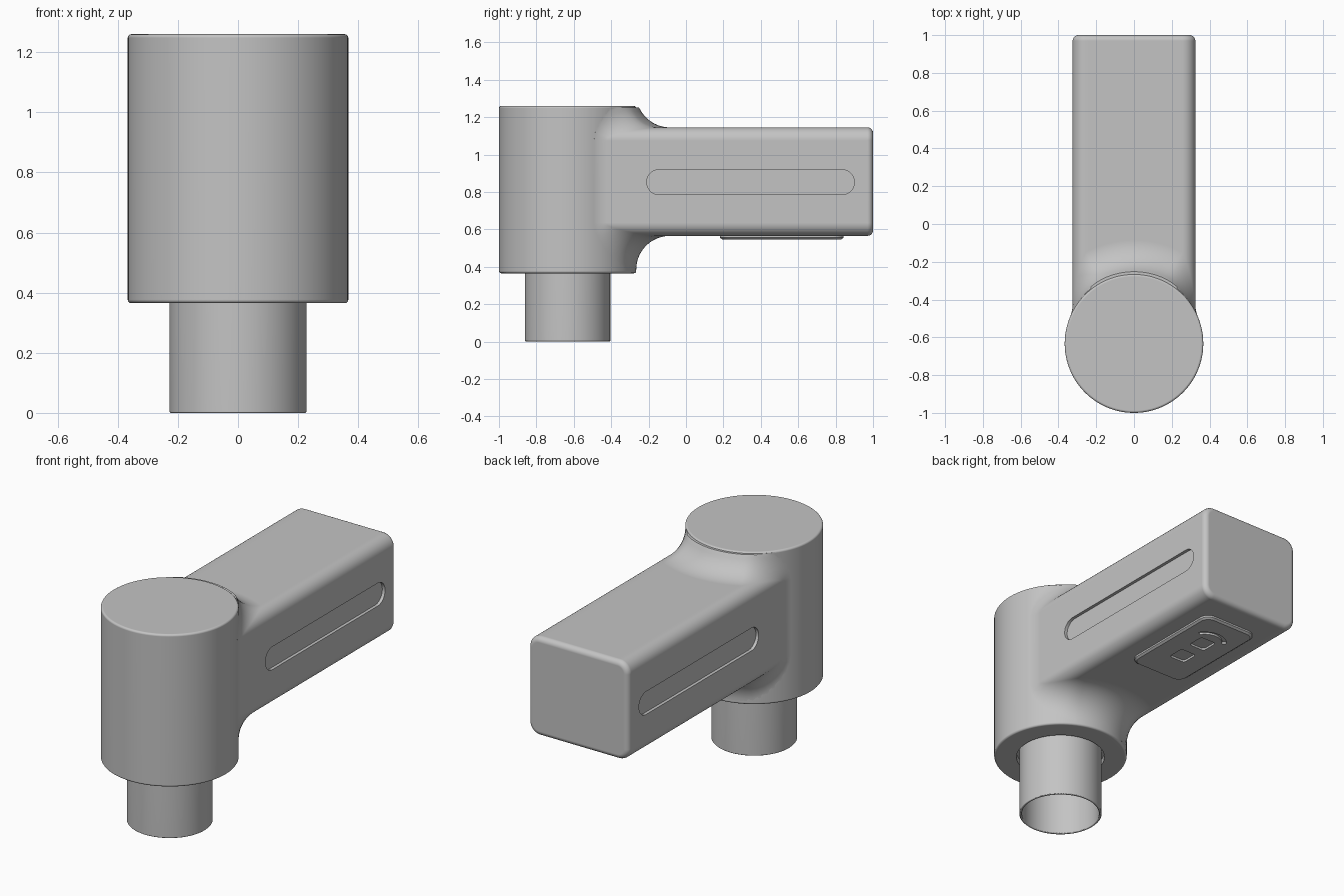
import bpy, bmesh, math
from mathutils import Vector

if "Cube" in bpy.data.objects:
    bpy.data.objects.remove(bpy.data.objects["Cube"])

AXIS_Y, R = -0.633, 0.367            # upright housing axis and radius
FILLET = 0.18                        # blend between arm and housing
ARM_Z, TOP = 0.855, 1.26

grey = bpy.data.materials.new("plain_grey")
grey.diffuse_color = (0.55, 0.55, 0.55, 1)
grey.use_nodes = True
grey.node_tree.nodes["Principled BSDF"].inputs["Base Color"].default_value = grey.diffuse_color


def make(name, bm):
    bmesh.ops.remove_doubles(bm, verts=bm.verts, dist=1e-5)
    bmesh.ops.recalc_face_normals(bm, faces=bm.faces)
    me = bpy.data.meshes.new(name)
    bm.to_mesh(me)
    bm.free()
    me.materials.append(grey)
    ob = bpy.data.objects.new(name, me)
    bpy.context.collection.objects.link(ob)
    return ob


def loft(name, loops, caps=True):
    """Skin a list of equal closed loops; without caps the last joins the first."""
    bm = bmesh.new()
    rings = [[bm.verts.new(p) for p in loop] for loop in loops]
    n = len(rings[0])
    pairs = list(zip(rings, rings[1:])) + ([] if caps else [(rings[-1], rings[0])])
    for a, b in pairs:
        for i in range(n):
            j = (i + 1) % n
            bm.faces.new((a[i], a[j], b[j], b[i]))
    if caps:
        bm.faces.new(rings[0])
        bm.faces.new(rings[-1])
    return make(name, bm)


def circle(r, z, n=96):
    return [(r * math.cos(2 * math.pi * i / n),
             AXIS_Y + r * math.sin(2 * math.pi * i / n), z) for i in range(n)]


def rounded(hu, hv, c, seg=8, flat=1):
    """Rounded rectangle as (u, v, normal_u, normal_v), flat = splits of the u sides."""
    pts = []
    for k, (su, sv) in enumerate(((1, 1), (-1, 1), (-1, -1), (1, -1))):
        for i in range(seg + 1):
            a = math.pi / 2 * (k + i / seg)
            nu, nv = math.cos(a), math.sin(a)
            pts.append((su * (hu - c) + c * nu, sv * (hv - c) + c * nv, nu, nv))
        if k in (0, 2):
            for i in range(1, flat):
                pts.append((su * (hu - c) * (1 - 2 * i / flat), sv * hv, 0, sv))
    return pts


def cut(target, cutter):
    mod = target.modifiers.new("cut", 'BOOLEAN')
    mod.operation, mod.solver, mod.object = 'DIFFERENCE', 'EXACT', cutter
    bpy.context.view_layer.objects.active = target
    bpy.ops.object.modifier_apply(modifier=mod.name)
    bpy.data.objects.remove(cutter)


def smooth(ob, angle=32):
    bpy.ops.object.select_all(action='DESELECT')
    ob.select_set(True)
    bpy.context.view_layer.objects.active = ob
    bpy.ops.object.shade_smooth_by_angle(angle=math.radians(angle))
    mod = ob.modifiers.new("even_shading", 'WEIGHTED_NORMAL')
    mod.keep_sharp = True


# Upright housing with softened rims and a shallow socket for the tube
b = 0.012
arc = [(b * (1 - math.cos(t)), b * (1 - math.sin(t))) for t in
       [math.pi / 2 * i / 4 for i in range(5)]]
profile = [(R - x, TOP - z) for x, z in reversed(arc)]
profile += [(R - x, 0.365 + z) for x, z in arc]
profile += [(0.243, 0.365), (0.243, 0.40)]
smooth(loft("housing", [circle(r, z) for r, z in profile]))

# Hollow connecting tube
tube = [(0.228, 0.41), (0.228, 0.004), (0.224, 0), (0.217, 0), (0.213, 0.004), (0.213, 0.41)]
smooth(loft("connector_tube", [circle(r, z) for r, z in tube], caps=False), 50)

# Arm: rounded box blended into the housing with a rolling-ball fillet
section = rounded(0.325, 0.29, 0.07, 8, 20)
loops = []
e = 0.03
for i in range(6):
    t = math.pi / 2 * (1 - i / 5)
    off = e * (1 - math.cos(t))
    loops.append([(u - nu * off, 1 - e + e * math.sin(t), ARM_Z + v - nv * off)
                  for u, v, nu, nv in section])
STEPS = 20
blend = [[] for _ in range(STEPS + 2)]
for u, v, nu, nv in section:
    cx, cz = u + FILLET * nu, ARM_Z + v + FILLET * nv
    dy = math.sqrt((R + FILLET) ** 2 - cx ** 2)
    centre = Vector((cx, AXIS_Y + dy, cz))
    start = Vector((-nu, 0, -nv))
    end = Vector((-cx, -dy, 0)).normalized()
    for s in range(STEPS + 1):
        p = centre + FILLET * start.slerp(end, s / STEPS)
        p.z = min(p.z, TOP - 0.008)
        blend[s].append(p)
    q = blend[STEPS][-1]
    blend[-1].append(Vector((q.x * 0.85, AXIS_Y + (q.y - AXIS_Y) * 0.85, q.z)))
arm = loft("arm", loops + blend)

# Long recessed slots on both sides of the arm
for side in (-1, 1):
    slot = rounded(0.555, 0.067, 0.067, 12)
    cut(arm, loft("slot_cutter", [[(side * x, 0.345 + u, 0.852 + v) for u, v, _, _ in slot]
                                  for x in (0.307, 0.40)]))
smooth(arm)

# Control plate under the arm
outline = rounded(0.18, 0.33, 0.06)
plate = loft("control_plate", [[(u - nu * o, 0.512 + v - nv * o, z) for u, v, nu, nv in outline]
                               for z, o in ((0.575, 0), (0.555, 0), (0.546, 0.012))])

# Two square recesses and a curved one in the plate
depth = (0.53, 0.558)
for y in (0.42, 0.59):
    cut(plate, loft("button_cutter", [[(u, y + v, z) for u, v, _, _ in rounded(0.052, 0.052, 0.018, 5)]
                                      for z in depth]))
angles = [math.radians(-55 + 110 * i / 16) for i in range(17)]
crescent = [(0.122 * math.sin(a), 0.605 + 0.122 * math.cos(a)) for a in angles]
crescent += [(0.098 * math.sin(a), 0.605 + 0.098 * math.cos(a)) for a in reversed(angles)]
cut(plate, loft("crescent_cutter", [[(x, y, z) for x, y in crescent] for z in depth]))
smooth(plate)
